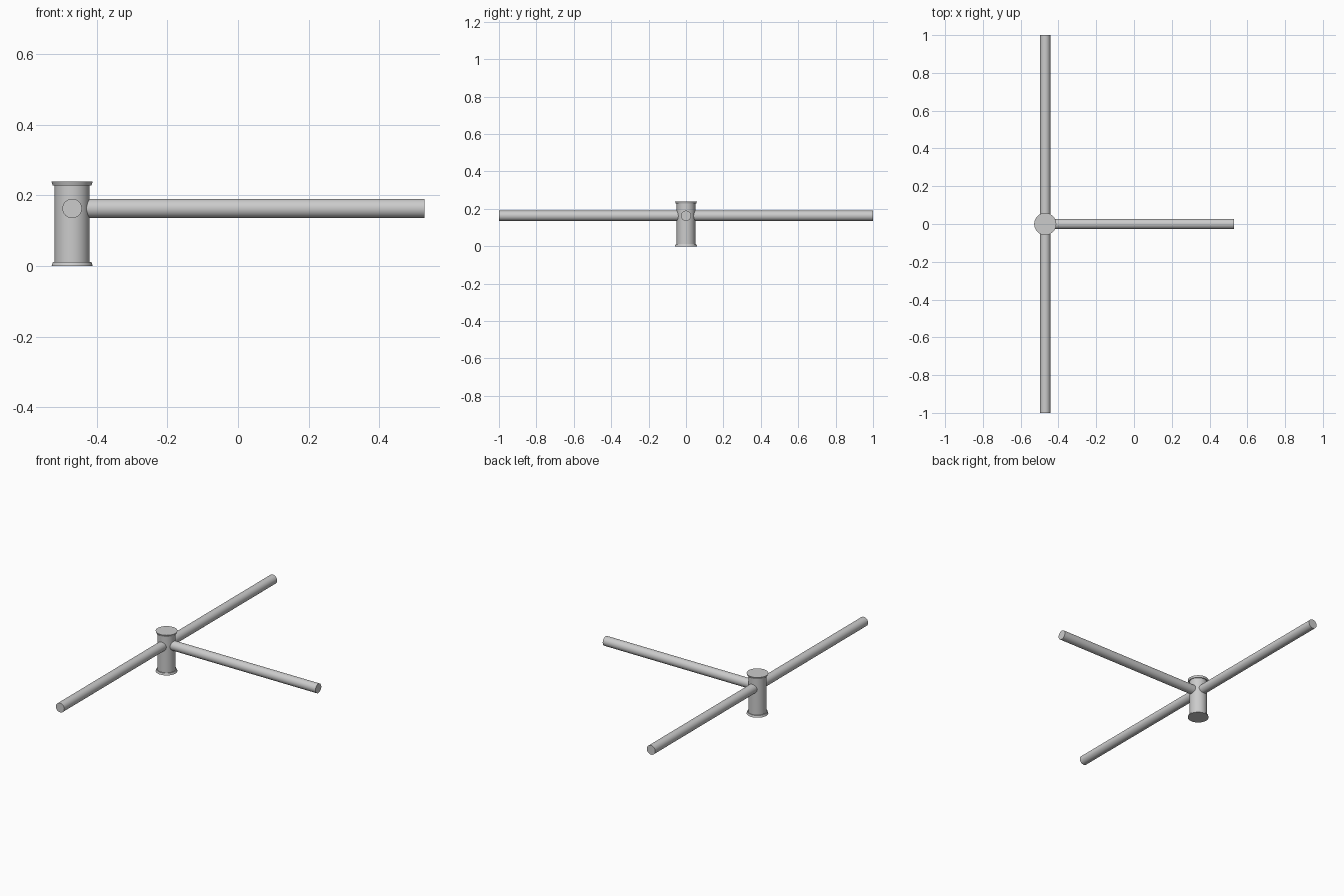
import bpy, bmesh, math
from mathutils import Vector

if "Cube" in bpy.data.objects:
    bpy.data.objects.remove(bpy.data.objects["Cube"])

POST_X, RAIL_Z, RAIL_R = -0.47, 0.163, 0.0275
POST_H = 0.239
SEGMENTS = 48


def loft(name, rings, direction, origin):
    """Closed round solid from (distance, radius) rings along a direction."""
    rot = Vector(direction).to_track_quat('Z', 'Y')
    bm = bmesh.new()
    loops = []
    for d, r in rings:
        loops.append([bm.verts.new(Vector(origin) + rot @ Vector((
            r * math.cos(2 * math.pi * i / SEGMENTS),
            r * math.sin(2 * math.pi * i / SEGMENTS), d)))
            for i in range(SEGMENTS)])
    for a, b in zip(loops, loops[1:]):
        for i in range(SEGMENTS):
            j = (i + 1) % SEGMENTS
            bm.faces.new((a[i], a[j], b[j], b[i]))
    bm.faces.new(loops[0][::-1])
    bm.faces.new(loops[-1])
    mesh = bpy.data.meshes.new(name)
    bm.to_mesh(mesh)
    bm.free()
    obj = bpy.data.objects.new(name, mesh)
    bpy.context.collection.objects.link(obj)
    bpy.ops.object.select_all(action='DESELECT')
    obj.select_set(True)
    bpy.context.view_layer.objects.active = obj
    bpy.ops.object.shade_smooth_by_angle(angle=math.radians(12))
    return obj


# Post with a tapered lip at each end, mirrored about mid height
half = [(0, 0.0585), (0.0115, 0.0545), (0.0115, 0.0495)]
profile = half + [(POST_H - z, r) for z, r in reversed(half)]
loft("post", profile, (0, 0, 1), (POST_X, 0, 0))

# Three rails, each starting inside the post
centre = (POST_X, 0, RAIL_Z)
for name, direction, length in (("front_rail", (0, -1, 0), 1.0),
                                ("back_rail", (0, 1, 0), 1.0),
                                ("side_rail", (1, 0, 0), 0.9985)):
    loft(name, [(0.03, RAIL_R), (length, RAIL_R)], direction, centre)
